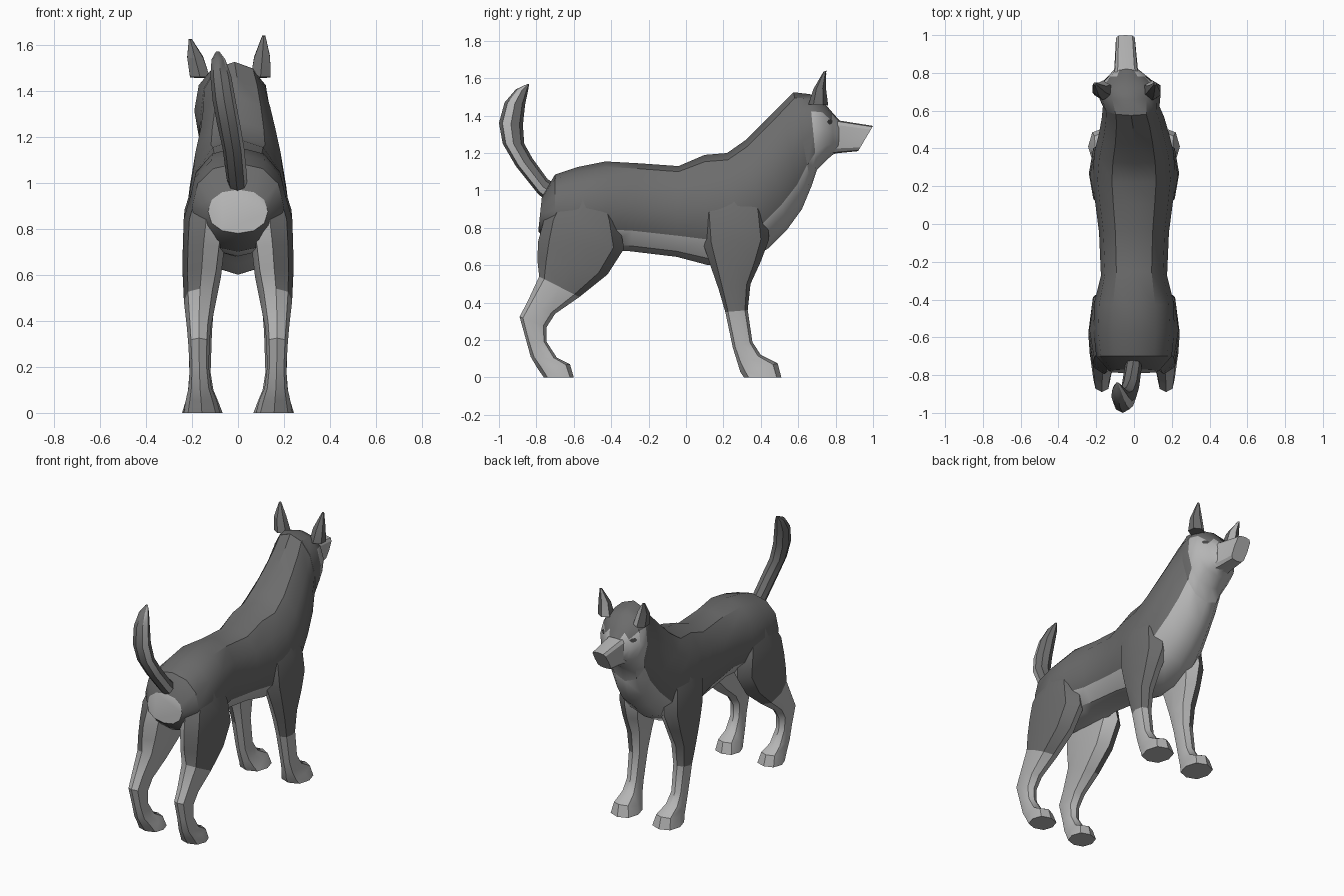
import bpy, math
from mathutils import Vector
from mathutils.bvhtree import BVHTree
import bmesh


def material(name, v):
    m = bpy.data.materials.new(name)
    m.diffuse_color = (v, v, v, 1)
    return m


DARK, LIGHT = 0, 1
FUR = [material("dark grey fur", 0.15), material("light grey fur", 0.46)]
EYE = material("eye charcoal", 0.06)


def loft(name, rings, sides, rule, power=2.0, side=1, smooth=35):
    """Skin rings given as (front/top y, z, back/bottom y, z, centre x, half width).
    Point 0 of a ring is its back/bottom point; first half of the sides faces outward."""
    bm = bmesh.new()
    loops = []
    for fy, fz, by, bz, cx, w in rings:
        loop = []
        for j in range(sides):
            a = 2 * math.pi * j / sides
            c, s = (math.copysign(abs(v) ** (2 / power), v) for v in (math.cos(a), math.sin(a)))
            loop.append(bm.verts.new((side * (cx + w * s),
                                      (fy + by) / 2 - c * (fy - by) / 2,
                                      (fz + bz) / 2 - c * (fz - bz) / 2)))
        loops.append(loop)
    bm.faces.new(loops[0]).material_index = rule(-1, 0)
    bm.faces.new(loops[-1]).material_index = rule(len(rings) - 1, 0)
    for i in range(len(rings) - 1):
        for j in range(sides):
            k = (j + 1) % sides
            f = bm.faces.new((loops[i][j], loops[i][k], loops[i + 1][k], loops[i + 1][j]))
            f.material_index = rule(i, j)
    bmesh.ops.recalc_face_normals(bm, faces=bm.faces)
    me = bpy.data.meshes.new(name)
    bm.to_mesh(me)
    bm.free()
    for m in FUR:
        me.materials.append(m)
    me.shade_smooth()
    me.set_sharp_from_angle(angle=math.radians(smooth))
    ob = bpy.data.objects.new(name, me)
    bpy.context.collection.objects.link(ob)
    return ob


# Torso and neck: light rump patch, light belly and chest
loft("body", [
    (-0.770, 0.97, -0.790, 0.78, 0, 0.13),
    (-0.700, 1.085, -0.700, 0.70, 0, 0.20),
    (-0.580, 1.125, -0.550, 0.68, 0, 0.215),
    (-0.430, 1.155, -0.400, 0.68, 0, 0.21),
    (-0.250, 1.145, -0.300, 0.675, 0, 0.175),
    (-0.040, 1.13, -0.050, 0.645, 0, 0.185),
    (0.100, 1.19, 0.120, 0.60, 0, 0.205),
    (0.220, 1.20, 0.280, 0.60, 0, 0.22),
    (0.320, 1.27, 0.440, 0.69, 0, 0.21),
    (0.420, 1.37, 0.540, 0.79, 0, 0.185),
    (0.510, 1.46, 0.620, 0.90, -0.005, 0.165),
    (0.575, 1.525, 0.670, 1.02, -0.015, 0.15),
], 12, lambda i, j: LIGHT if i < 0 or (i > 0 and j in (0, 1, 10, 11)) else DARK, power=2.2)


# Head with dark crown and light cheeks
def head_rule(i, j):
    if i == 0:
        return LIGHT if j in (0, 1, 10, 11) else DARK
    if i in (1, 2):
        return DARK if 4 <= j <= 7 else LIGHT
    return DARK if i == 3 and j in (5, 6) else LIGHT


head = loft("head", [
    (0.575, 1.525, 0.67, 1.02, -0.015, 0.15),
    (0.660, 1.515, 0.70, 1.11, -0.025, 0.165),
    (0.720, 1.49, 0.76, 1.17, -0.03, 0.15),
    (0.780, 1.42, 0.79, 1.195, -0.035, 0.10),
    (0.820, 1.375, 0.815, 1.20, -0.04, 0.065),
], 12, head_rule, power=2.3)

# Boxy muzzle
loft("muzzle", [
    (0.790, 1.38, 0.78, 1.195, -0.04, 0.072),
    (0.830, 1.372, 0.82, 1.20, -0.042, 0.062),
    (1.000, 1.345, 0.92, 1.21, -0.045, 0.052),
], 12, lambda i, j: LIGHT, power=4, smooth=25)

# Eyes: thin plates laid on the cheeks
tree = BVHTree.FromPolygons([v.co for v in head.data.vertices],
                            [p.vertices[:] for p in head.data.polygons])
for side, label in ((-1, "left"), (1, "right")):
    hit, n, _, _ = tree.ray_cast(Vector((side, 0.765, 1.365)), Vector((-side, 0, 0)))
    if hit is None:
        continue
    if n.x * side < 0:
        n = -n
    u = Vector((0, 0, 1)).cross(n).normalized()
    v = n.cross(u)
    me = bpy.data.meshes.new(label + "_eye")
    outline = [(-0.024, 0), (-0.01, -0.013), (0.012, -0.012), (0.024, 0), (0.012, 0.013), (-0.01, 0.012)]
    me.from_pydata([hit + n * 0.005 + u * a + v * b for a, b in outline], [], [list(range(6))])
    me.materials.append(EYE)
    bpy.context.collection.objects.link(bpy.data.objects.new(label + "_eye", me))

# Ears, with a light inner face towards the front (head is turned slightly)
for label, side, base, tip, z in (("left", -1, 0.165, 0.207, 1.625), ("right", 1, 0.098, 0.112, 1.64)):
    loft(label + "_ear", [
        (0.760, 1.455, 0.655, 1.46, base, 0.05),
        (0.748, 1.55, 0.680, 1.54, base + (tip - base) * 0.5, 0.04),
        (0.750, z, 0.735, z - 0.005, tip, 0.008),
    ], 6, lambda i, j: LIGHT if j == 3 else DARK, side=side, smooth=20)

# Legs: dark outside above a border, light inside and below it
FRONT = [
    (0.400, 1.00, 0.12, 1.00, 0.110, 0.085),
    (0.430, 0.88, 0.08, 0.88, 0.135, 0.098),
    (0.445, 0.74, 0.09, 0.72, 0.147, 0.092),
    (0.400, 0.62, 0.13, 0.60, 0.160, 0.075),
    (0.345, 0.50, 0.175, 0.47, 0.165, 0.063),
    (0.330, 0.36, 0.21, 0.35, 0.165, 0.052),
    (0.355, 0.19, 0.25, 0.16, 0.165, 0.046),
    (0.400, 0.12, 0.275, 0.08, 0.162, 0.055),
    (0.490, 0.075, 0.29, 0.03, 0.157, 0.070),
    (0.510, 0.00, 0.31, 0.00, 0.155, 0.088),
]
HIND = [
    (-0.420, 1.00, -0.68, 0.97, 0.110, 0.085),
    (-0.360, 0.84, -0.76, 0.84, 0.138, 0.098),
    (-0.330, 0.69, -0.79, 0.73, 0.150, 0.090),
    (-0.420, 0.55, -0.795, 0.63, 0.157, 0.083),
    (-0.570, 0.43, -0.785, 0.54, 0.165, 0.070),
    (-0.700, 0.34, -0.850, 0.40, 0.170, 0.052),
    (-0.745, 0.27, -0.890, 0.325, 0.170, 0.046),
    (-0.745, 0.19, -0.855, 0.20, 0.168, 0.042),
    (-0.690, 0.105, -0.830, 0.11, 0.165, 0.050),
    (-0.620, 0.07, -0.795, 0.05, 0.160, 0.066),
    (-0.600, 0.00, -0.760, 0.00, 0.157, 0.080),
]
for side, label in ((-1, "left"), (1, "right")):
    loft(label + "_front_leg", FRONT, 8,
         lambda i, j: DARK if i < 5 and j < 4 else LIGHT, power=2.4, side=side)
    loft(label + "_hind_leg", HIND, 8,
         lambda i, j: DARK if i < 4 and j < 4 else LIGHT, power=2.4, side=side)

# Raised tail curving to one side, with a light strip
loft("tail", [
    (-0.690, 1.03, -0.74, 0.94, 0.0, 0.040),
    (-0.740, 1.06, -0.79, 0.98, -0.005, 0.045),
    (-0.820, 1.17, -0.91, 1.13, -0.020, 0.047),
    (-0.865, 1.25, -0.98, 1.25, -0.040, 0.050),
    (-0.872, 1.35, -1.00, 1.36, -0.060, 0.050),
    (-0.860, 1.46, -0.97, 1.47, -0.075, 0.045),
    (-0.845, 1.53, -0.91, 1.54, -0.085, 0.030),
    (-0.838, 1.57, -0.85, 1.568, -0.088, 0.008),
], 8, lambda i, j: LIGHT if j == 1 else DARK)
